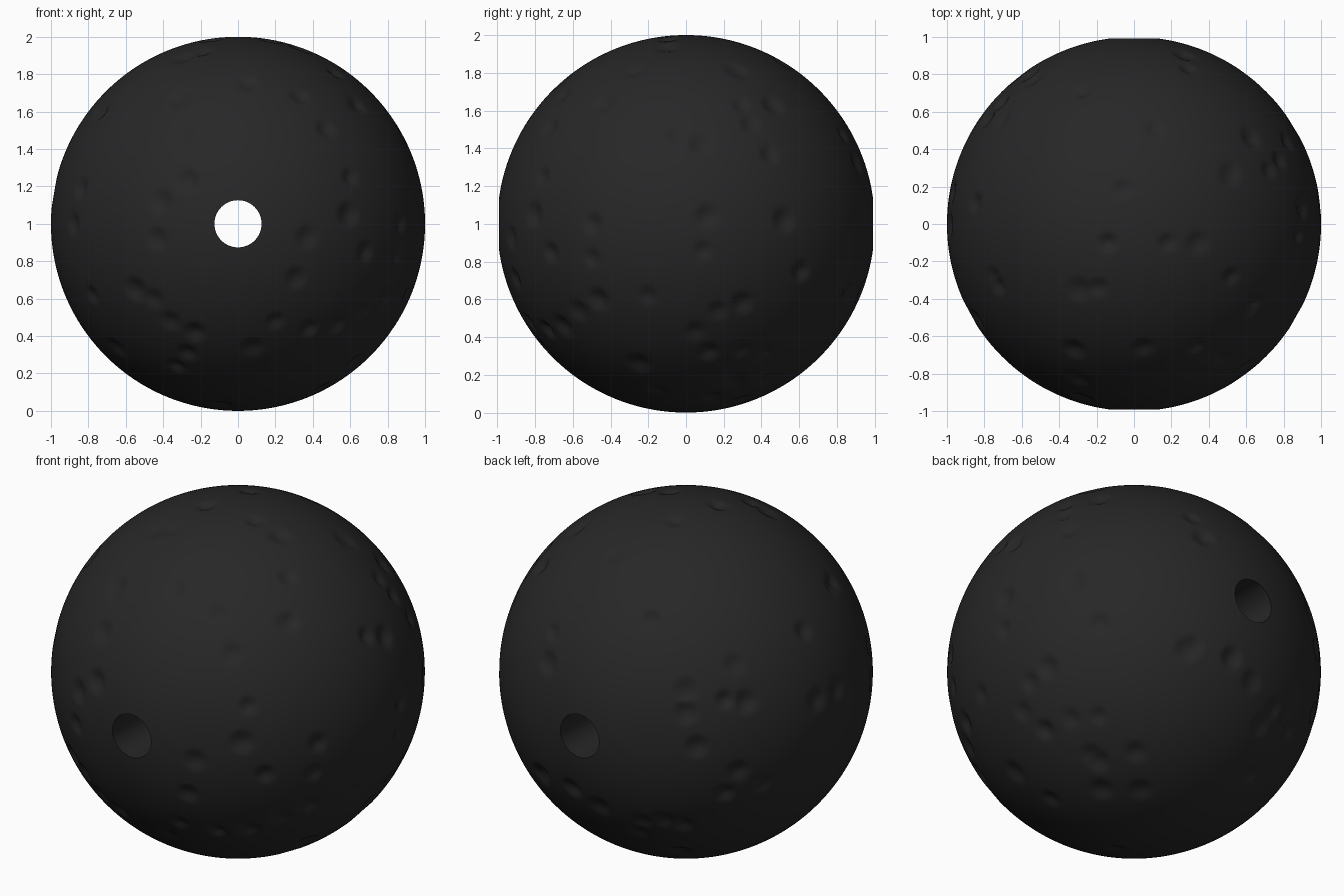
import bpy
import bmesh
import random
from math import asin, cos, pi, radians, sin, sqrt
from mathutils import Vector

default = bpy.data.objects.get("Cube")
if default:
    bpy.data.objects.remove(default, do_unlink=True)

random.seed(4)
HOLE_RADIUS = 0.126
ROWS, STEPS = 190, 300


def facing(azimuth, elevation):
    """Right, up and outward axes for one side of the ball."""
    a, e = radians(azimuth), radians(elevation)
    right = Vector((-sin(a), cos(a), 0))
    outward = Vector((cos(a) * cos(e), sin(a) * cos(e), sin(e)))
    return right, outward.cross(right), outward


def dents_on(azimuth, elevation, spots):
    """Put flat spots onto the unit sphere, as seen from one side."""
    right, up, outward = facing(azimuth, elevation)
    return [right * u + up * v + outward * sqrt(max(0, 1 - u * u - v * v))
            for u, v in spots]


# Dent centres, side by side of the ball
front_spots = [
    (.33, .68), (.63, .63), (.6, .25), (.59, .05), (.37, -.07), (.31, -.29),
    (.2, -.52), (.38, -.56), (.53, -.54), (.68, -.46), (.68, -.15), (.79, -.4),
    (.08, -.66), (-.23, -.58), (-.36, -.52), (-.45, -.4), (-.55, -.35),
    (-.43, -.08), (-.41, .12), (-.27, .23), (-.84, .19), (-.88, 0),
    (-.78, -.38), (-.65, -.66), (-.33, -.76), (-.27, -.69), (.47, .51),
    (-.3, .47), (.05, .75), (-.08, -.97), (-.73, .6), (.87, 0)]
side_spots = [
    (.26, .82), (.29, .63), (.46, .63), (.34, .53), (.44, .37), (-.06, .47),
    (.08, .42), (.11, .04), (.09, -.14), (.52, .02), (.61, -.25), (.3, -.42),
    (.17, -.46), (.05, -.57), (.12, -.68), (.29, -.67), (.42, -.68),
    (.26, -.82), (-.16, -.88), (-.25, -.74), (-.2, -.38), (-.5, -.18)]
top_spots = [
    (.52, .28), (-.06, .19), (-.14, -.1), (.18, -.1), (.34, -.1), (-.29, -.35),
    (-.19, -.34), (.52, -.28), (.64, -.43), (-.32, -.67), (.29, .83),
    (.11, .51), (-.27, .71), (-.75, -.28)]
back_spots = [
    (-.74, .05), (0, -.1), (0, -.22), (.06, -.4), (.26, .04), (.21, -.15),
    (.32, -.16), (.63, .22), (.7, -.15), (.81, -.09), (.28, -.53), (.21, -.65),
    (.41, -.6), (-.02, -.82), (-.24, -.8), (-.46, -.72), (-.78, -.55)]
under_spots = [
    (.35, .73), (.3, .14), (.51, .08), (.62, -.06), (.67, -.28), (.81, -.23),
    (-.2, -.48), (-.18, -.63), (.03, -.63), (0, -.43), (.62, -.55)]

centres = (dents_on(-90, 0, front_spots) + dents_on(0, 0, side_spots)
           + dents_on(-90, 90, top_spots) + dents_on(125, 25, back_spots)
           + dents_on(51, -30, under_spots))
dents = [(c, random.uniform(.06, .085), random.uniform(.014, .024))
         for c in centres]


def dent_depth(point):
    """Depth of the deepest soft bowl at a point of the sphere."""
    deepest = 0
    for centre, radius, depth in dents:
        t = (point - centre).length_squared / (radius * radius)
        if t < 1:
            deepest = max(deepest, depth * (1 - t) ** 2)
    return deepest


# Ball with a straight round bore: spin an arc about the y axis
bm = bmesh.new()
rim = asin(HOLE_RADIUS)
angles = [rim + (pi - 2 * rim) * i / ROWS for i in range(ROWS + 1)]
arc = [bm.verts.new((sin(a), -cos(a), 0)) for a in angles]
profile = [bm.edges.new(pair) for pair in zip(arc, arc[1:] + arc[:1])]
bmesh.ops.spin(bm, geom=arc + profile, cent=(0, 0, 0), axis=(0, 1, 0),
               angle=2 * pi, steps=STEPS, use_merge=True)
bmesh.ops.remove_doubles(bm, verts=bm.verts, dist=.0001)
bmesh.ops.recalc_face_normals(bm, faces=bm.faces)

# Press the dents into the outer surface, leaving the bore rims round
for v in bm.verts:
    if abs(v.co.y) < cos(rim) - .001:
        v.co *= 1 - dent_depth(v.co)
    v.co.z += 1

mesh = bpy.data.meshes.new("dented_ball")
bm.to_mesh(mesh)
bm.free()
ball = bpy.data.objects.new("dented_ball", mesh)
bpy.context.collection.objects.link(ball)

# Charcoal colour over the whole part
colour = (.02, .02, .02, 1)
charcoal = bpy.data.materials.new("charcoal")
charcoal.use_nodes = True
charcoal.diffuse_color = colour
charcoal.node_tree.nodes["Principled BSDF"].inputs["Base Color"].default_value = colour
mesh.materials.append(charcoal)

bpy.ops.object.select_all(action="DESELECT")
ball.select_set(True)
bpy.context.view_layer.objects.active = ball
bpy.ops.object.shade_smooth_by_angle(angle=radians(40))
